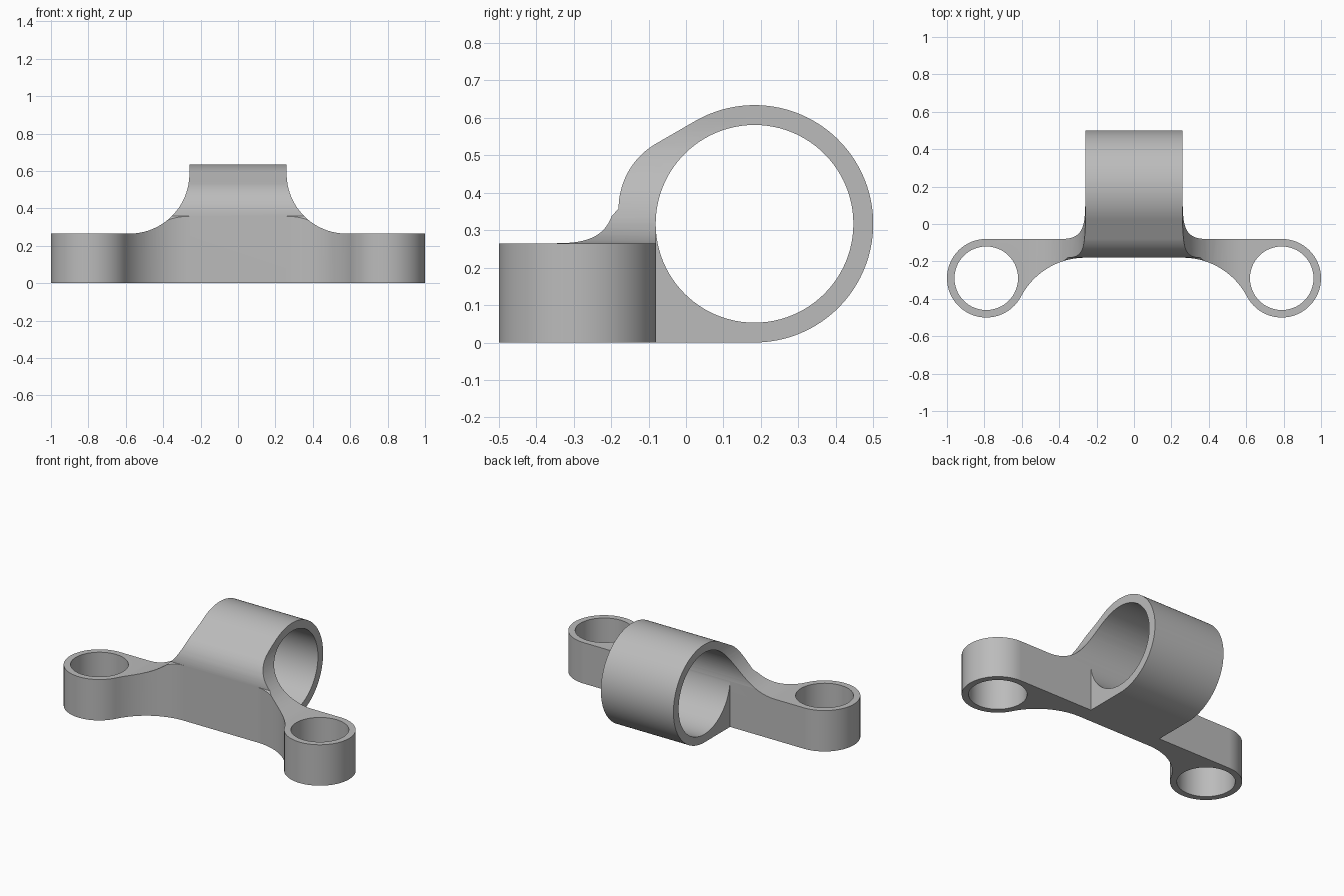
import bpy
import bmesh
from math import sin, cos, atan2, radians, degrees, sqrt
from mathutils import Vector

cube = bpy.data.objects.get("Cube")
if cube:
    bpy.data.objects.remove(cube, do_unlink=True)

# Main dimensions
RING_Y, RING_Z, RING_R, BORE_R = 0.183, 0.317, 0.317, 0.264
EAR_X, EAR_Y, EAR_R, EAR_BORE = 0.79, -0.29, 0.21, 0.17
HALF_W, FRONT_Y, BACK_Y, PLATE_H = 0.26, -0.18, -0.08, 0.265
SIDE_FILLET, ARM_R = 0.32, 0.2


def arc(cx, cy, r, a0, a1, n):
    angles = [radians(a0 + (a1 - a0) * i / n) for i in range(n + 1)]
    return [(cx + r * cos(a), cy + r * sin(a)) for a in angles]


def mirrored(half):
    return half + [(-x, y) for x, y in reversed(half)]


def prism(name, outline, axis, lo, hi):
    """Extrude a closed 2D outline along the given axis."""
    place = {"x": lambda a, b, d: (d, a, b),
             "y": lambda a, b, d: (a, d, b),
             "z": lambda a, b, d: (a, b, d)}[axis]
    bm = bmesh.new()
    face = bm.faces.new([bm.verts.new(place(a, b, lo)) for a, b in outline])
    moved = bmesh.ops.extrude_face_region(bm, geom=[face])["geom"]
    bmesh.ops.translate(bm, vec=Vector(place(0, 0, hi - lo)),
                        verts=[v for v in moved if isinstance(v, bmesh.types.BMVert)])
    bmesh.ops.recalc_face_normals(bm, faces=bm.faces)
    mesh = bpy.data.meshes.new(name)
    bm.to_mesh(mesh)
    bm.free()
    obj = bpy.data.objects.new(name, mesh)
    bpy.context.collection.objects.link(obj)
    return obj


def cut(target, tool, operation):
    mod = target.modifiers.new("cut", "BOOLEAN")
    mod.operation, mod.solver, mod.object = operation, "EXACT", tool
    bpy.context.view_layer.objects.active = target
    bpy.ops.object.modifier_apply(modifier=mod.name)
    bpy.data.objects.remove(tool, do_unlink=True)


# Plan: two round ears blended into the straight front by concave arcs
dx, dy = EAR_X - HALF_W, EAR_Y - FRONT_Y
blend_r = (dx ** 2 + dy ** 2 - EAR_R ** 2) / (2 * (EAR_R - dy))
blend_y = FRONT_Y - blend_r
turn = degrees(atan2(EAR_Y - blend_y, dx))
plan = arc(HALF_W, blend_y, blend_r, 90, turn, 20)
plan += arc(EAR_X, EAR_Y, EAR_R, turn + 180, 450, 44)
plan.append((EAR_X, 0.6))
bracket = prism("bracket", mirrored(plan), "z", -0.1, 0.8)

# Front elevation: low plate sweeping up into the narrow ring
front = [(1.2, -0.2), (1.2, PLATE_H)]
front += arc(HALF_W + SIDE_FILLET, PLATE_H + SIDE_FILLET, SIDE_FILLET, 270, 180, 24)
front.append((HALF_W, 0.9))
cut(bracket, prism("front_shape", mirrored(front), "y", -1, 1), "INTERSECT")

# Side elevation: ring outline, tangent shoulder and arm
arm_y = FRONT_Y + ARM_R
arm_z = RING_Z + (RING_R - ARM_R + (arm_y - RING_Y) / 2) / (sqrt(3) / 2)
side = [(-0.6, 0)]
side += arc(RING_Y, RING_Z, RING_R, -90, 120, 60)
side += arc(arm_y, arm_z, ARM_R, 120, 180, 16)
side += [(-0.205, 0.33), (-0.6, 0.3)]
cut(bracket, prism("side_shape", side, "x", -1.3, 1.3), "INTERSECT")

# Clear the space beside the ring and behind the plate
beside = [(BACK_Y, -0.2), (0.7, -0.2), (0.7, 0.9), (RING_Y, 0.9),
          (RING_Y, RING_Z), (BACK_Y, RING_Z)]
for s in (1, -1):
    cut(bracket, prism("side_space", beside, "x", s * HALF_W, s * 1.4), "DIFFERENCE")

# Bores through the ring and the ears
ring_bore = arc(RING_Y, RING_Z, BORE_R, 0, 360, 96)[:-1]
cut(bracket, prism("ring_bore", ring_bore, "x", -1.3, 1.3), "DIFFERENCE")
for s in (1, -1):
    ear_bore = arc(s * EAR_X, EAR_Y, EAR_BORE, 0, 360, 64)[:-1]
    cut(bracket, prism("ear_bore", ear_bore, "z", -0.3, 1), "DIFFERENCE")

# Plain grey finish
grey = bpy.data.materials.new("plain_grey")
grey.use_nodes = True
color = (0.5, 0.5, 0.5, 1)
grey.diffuse_color = color
grey.node_tree.nodes["Principled BSDF"].inputs["Base Color"].default_value = color
bracket.data.materials.clear()
bracket.data.materials.append(grey)

# Smooth curved walls, crisp edges
bpy.ops.object.select_all(action="DESELECT")
bracket.select_set(True)
bpy.context.view_layer.objects.active = bracket
bpy.ops.object.shade_smooth_by_angle(angle=radians(25))
weighted = bracket.modifiers.new("weighted_normals", "WEIGHTED_NORMAL")
weighted.keep_sharp = True
